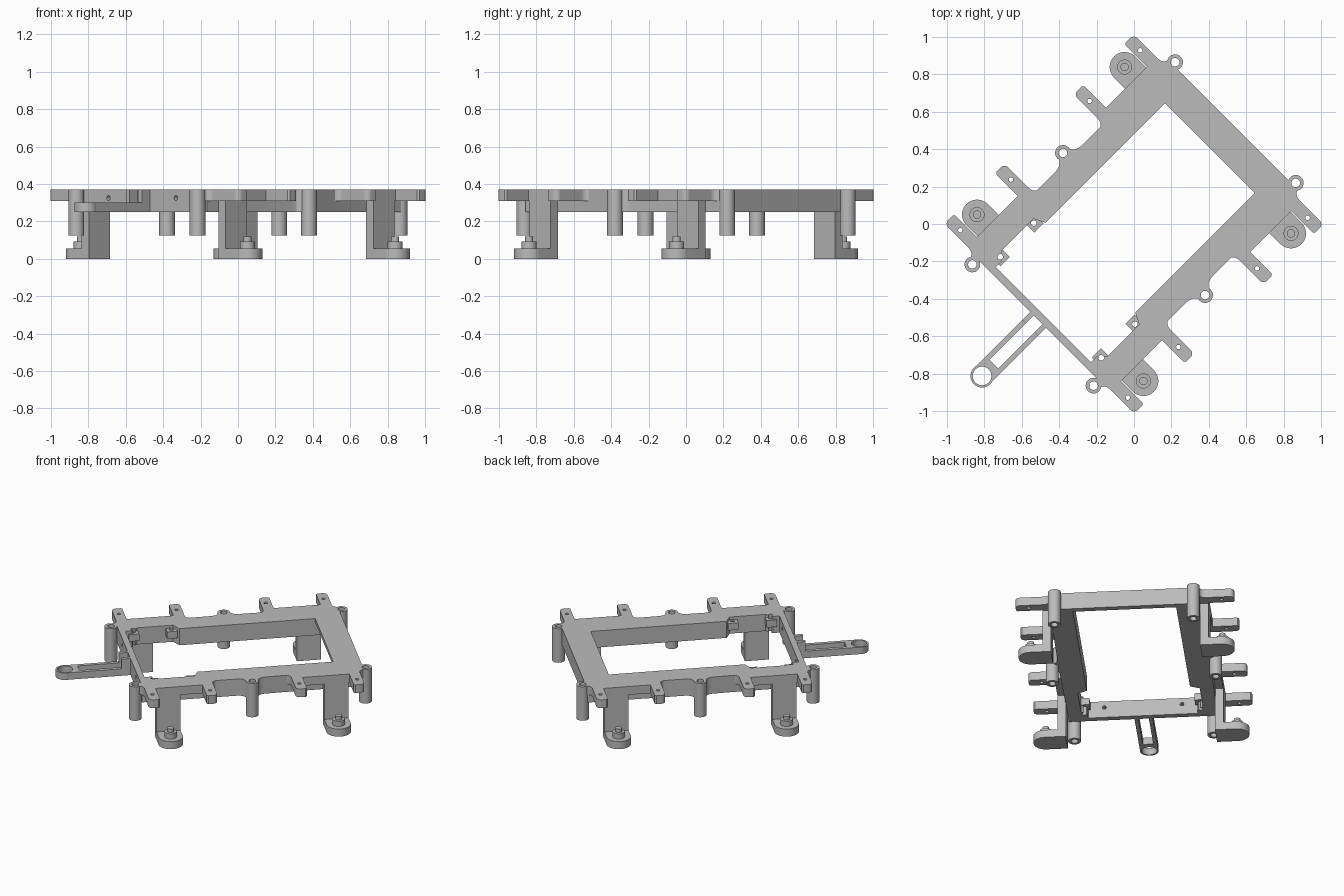
import bpy, bmesh
from math import pi, sin, cos
from mathutils import Matrix

if "Cube" in bpy.data.objects:
    bpy.data.objects.remove(bpy.data.objects["Cube"])

TOP, PLATE, BASE = 0.37, 0.31, 0.25
gray = bpy.data.materials.new("plain_gray")
gray.use_nodes = True
gray.diffuse_color = (0.5, 0.5, 0.5, 1)
gray.node_tree.nodes["Principled BSDF"].inputs["Base Color"].default_value = (0.5, 0.5, 0.5, 1)

parts = []


def prism(bm, pts, z0, z1, s=1):
    """Extrude an outline; s = -1 mirrors it to the other long side."""
    face = bm.faces.new([bm.verts.new((u, v * s, z0)) for u, v in pts])
    res = bmesh.ops.extrude_face_region(bm, geom=[face])
    new = [g for g in res["geom"] if isinstance(g, bmesh.types.BMVert)]
    bmesh.ops.translate(bm, verts=new, vec=(0, 0, z1 - z0))


def arc(u, v, r, a0, a1, n=8):
    return [(u + r * cos(a0 + (a1 - a0) * i / n), v + r * sin(a0 + (a1 - a0) * i / n))
            for i in range(n + 1)]


def disc(u, v, r, n=32):
    return arc(u, v, r, 0, 2 * pi * (n - 1) / n, n - 1)


def rect(u0, u1, v0, v1):
    return [(u0, v0), (u1, v0), (u1, v1), (u0, v1)]


def to_object(name, bm):
    bmesh.ops.recalc_face_normals(bm, faces=bm.faces[:])
    me = bpy.data.meshes.new(name)
    bm.to_mesh(me)
    bm.free()
    ob = bpy.data.objects.new(name, me)
    bpy.context.collection.objects.link(ob)
    return ob


def part(name, *solids, s=1):
    bm = bmesh.new()
    for pts, z0, z1 in solids:
        prism(bm, pts, z0, z1, s)
    ob = to_object(name, bm)
    ob.data.materials.append(gray)
    parts.append(ob)
    return ob


POSTS = [(0.767, 0.456), (0, 0.537), (-0.764, 0.458)]
TABS = [(0.68, 1), (0.297, -1), (-0.297, 1), (-0.68, -1)]
LUGS = [-0.375, -0.63]

# Side beam outline with a swelling for the middle post and an inner recess
BEAM = [(-0.725, 0.36), (-0.725, 0.49), (-0.09, 0.495), (-0.06, 0.503), (-0.04, 0.525),
        (0.04, 0.525), (0.06, 0.503), (0.09, 0.495), (0.75, 0.49), (0.75, 0.339),
        (-0.33, 0.339), (-0.36, 0.40), (-0.6, 0.40), (-0.64, 0.36)]

for s, side in ((1, "left"), (-1, "right")):
    part(side + "_side_beam", (BEAM, BASE, TOP), s=s)
    for i, (u, v) in enumerate(POSTS):
        part(f"{side}_post_{i}", (disc(u, v, 0.042), 0.125, TOP), s=s)
    # Screw tabs with rounded tips and a concave flare at the root
    for i, (u, d) in enumerate(TABS):
        w, tip, r, f = 0.036, 0.718, 0.03, 0.04
        pts = [(-w, 0.47), (-w, tip - 0.01), (-w + 0.01, tip)]
        pts += arc(w - r, tip - r, r, pi / 2, 0)
        pts += arc(w + f, 0.49 + f, f, pi, 1.5 * pi) + [(w + f, 0.47)]
        part(f"{side}_tab_{i}", ([(u + d * a, b) for a, b in pts], PLATE, TOP), s=s)
    # Small inner lugs in the recess
    for i, u in enumerate(LUGS):
        part(f"{side}_lug_{i}", (rect(u - 0.035, u + 0.035, 0.345, 0.42), BASE + 0.05, TOP - 0.02), s=s)
    # Flanges, legs and round feet with stepped pegs
    for d, end in ((1, "rear"), (-1, "front")):
        u = 0.558 * d
        part(f"{side}_{end}_flange", (rect(0.475 * d - 0.21, 0.475 * d + 0.21, 0.47, 0.545), PLATE, TOP), s=s)
        part(f"{side}_{end}_leg", (rect(u - 0.08, u + 0.08, 0.49, 0.545), 0, PLATE), s=s)
        foot = [(u - 0.08, 0.50), (u + 0.08, 0.50)] + arc(u, 0.629, 0.08, 0, pi, 20)
        part(f"{side}_{end}_foot", (foot, 0, 0.055), s=s)
        part(f"{side}_{end}_peg", (disc(u, 0.629, 0.04), 0.05, 0.092),
             (disc(u, 0.629, 0.022), 0.09, 0.118), s=s)

# Wide end beam: thin top with an outer wall
part("end_beam_top", (rect(0.573, 0.75, -0.36, 0.36), 0.34, TOP))
part("end_beam_wall", (rect(0.71, 0.75, -0.45, 0.45), BASE, TOP))

# Narrow cross bar on the arm end
part("cross_bar", (rect(-0.725, -0.685, -0.4, 0.4), BASE, TOP))

# Arm: two rails rising at the bar, joined by a ring
for s, side in ((1, "left"), (-1, "right")):
    part(side + "_arm_rail", (rect(-1.15, -0.72, 0.034, 0.06), BASE, 0.30), s=s)
    part(side + "_arm_riser", (rect(-0.785, -0.72, 0.034, 0.06), BASE, TOP), s=s)
part("arm_ring", (disc(-1.149, 0, 0.062), BASE, 0.30))
part("arm_web", (rect(-1.149, -1.06, -0.05, 0.05), BASE, 0.30))

# One cutter holding every hole
bm = bmesh.new()
for s in (1, -1):
    holes = [(u, v, 0.023) for u, v in POSTS]
    holes += [(u, 0.633, 0.012) for u, d in TABS] + [(u, 0.382, 0.015) for u in LUGS]
    for u, v, r in holes:
        prism(bm, disc(u, v, r, 20), 0.1, 0.5, s)
    bmesh.ops.create_cone(bm, cap_ends=True, segments=16, radius1=0.013, radius2=0.013, depth=0.14,
                          matrix=Matrix.Translation((-0.705, 0.255 * s, 0.325)) @ Matrix.Rotation(pi / 2, 4, "Y"))
prism(bm, disc(-1.149, 0, 0.05), 0.2, 0.4)
cutter = to_object("hole_cutter", bm)
cutter.hide_render = True

for ob in parts:
    if any(k in ob.name for k in ("foot", "peg", "leg")):
        continue
    mod = ob.modifiers.new("holes", "BOOLEAN")
    mod.operation, mod.solver, mod.object = "DIFFERENCE", "EXACT", cutter
deps = bpy.context.evaluated_depsgraph_get()
cut = [(ob, bpy.data.meshes.new_from_object(ob.evaluated_get(deps))) for ob in parts]
for ob, me in cut:
    ob.modifiers.clear()
    ob.data = me
bpy.data.objects.remove(cutter)

# Turn the whole assembly to stand diagonally, then shade
bpy.ops.object.select_all(action="DESELECT")
for ob in parts:
    ob.data.transform(Matrix.Rotation(pi / 4, 4, "Z"))
    ob.select_set(True)
bpy.context.view_layer.objects.active = parts[0]
bpy.ops.object.shade_smooth_by_angle(angle=pi / 6)
